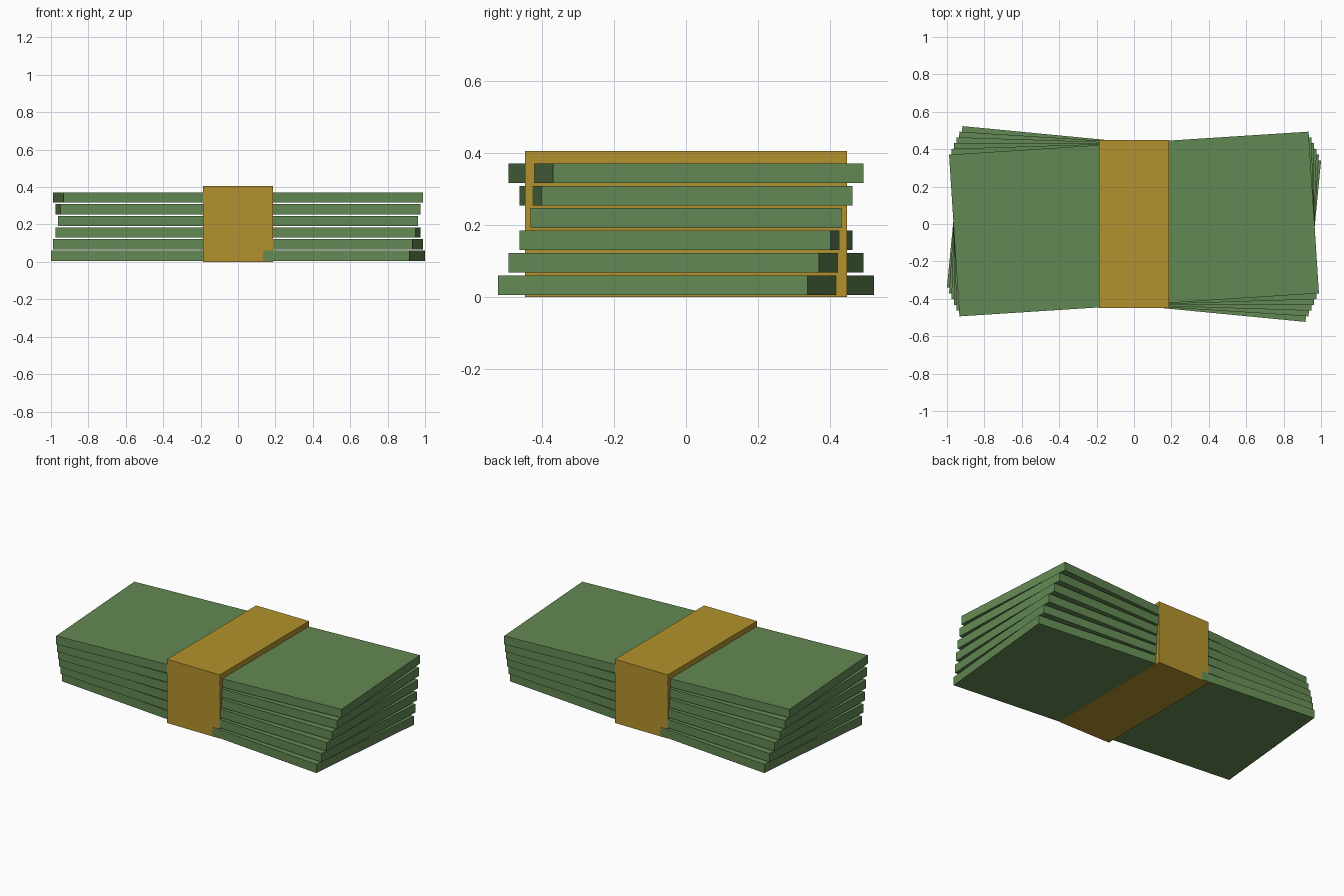
import bpy

cube = bpy.data.objects.get("Cube")
if cube:
    bpy.data.objects.remove(cube, do_unlink=True)


def make_material(name, rgb):
    mat = bpy.data.materials.new(name)
    mat.use_nodes = True
    mat.diffuse_color = (*rgb, 1)
    mat.node_tree.nodes["Principled BSDF"].inputs["Base Color"].default_value = (*rgb, 1)
    return mat


def add_box(name, size, z, turn, mat):
    bpy.ops.mesh.primitive_cube_add(size=1, location=(0, 0, z), rotation=(0, 0, turn))
    obj = bpy.context.object
    obj.name = name
    obj.scale = size
    bpy.ops.object.transform_apply(location=False, rotation=False, scale=True)
    obj.data.materials.append(mat)
    return obj


green = make_material("paper green", (0.125, 0.25, 0.088))
gold = make_material("band gold", (0.45, 0.29, 0.026))

# Fanned stack of notes, each turned a little further than the one below
STEP_Z, STEP_TURN = 0.0623, 0.032
for i in range(6):
    add_box(f"note_{i + 1}", (1.926, 0.866, 0.0545), 0.0324 + i * STEP_Z,
            (i - 3) * STEP_TURN, green)

# Wrapper band around the middle
add_box("wrapper_band", (0.372, 0.896, 0.405), 0.2025, 0, gold)
